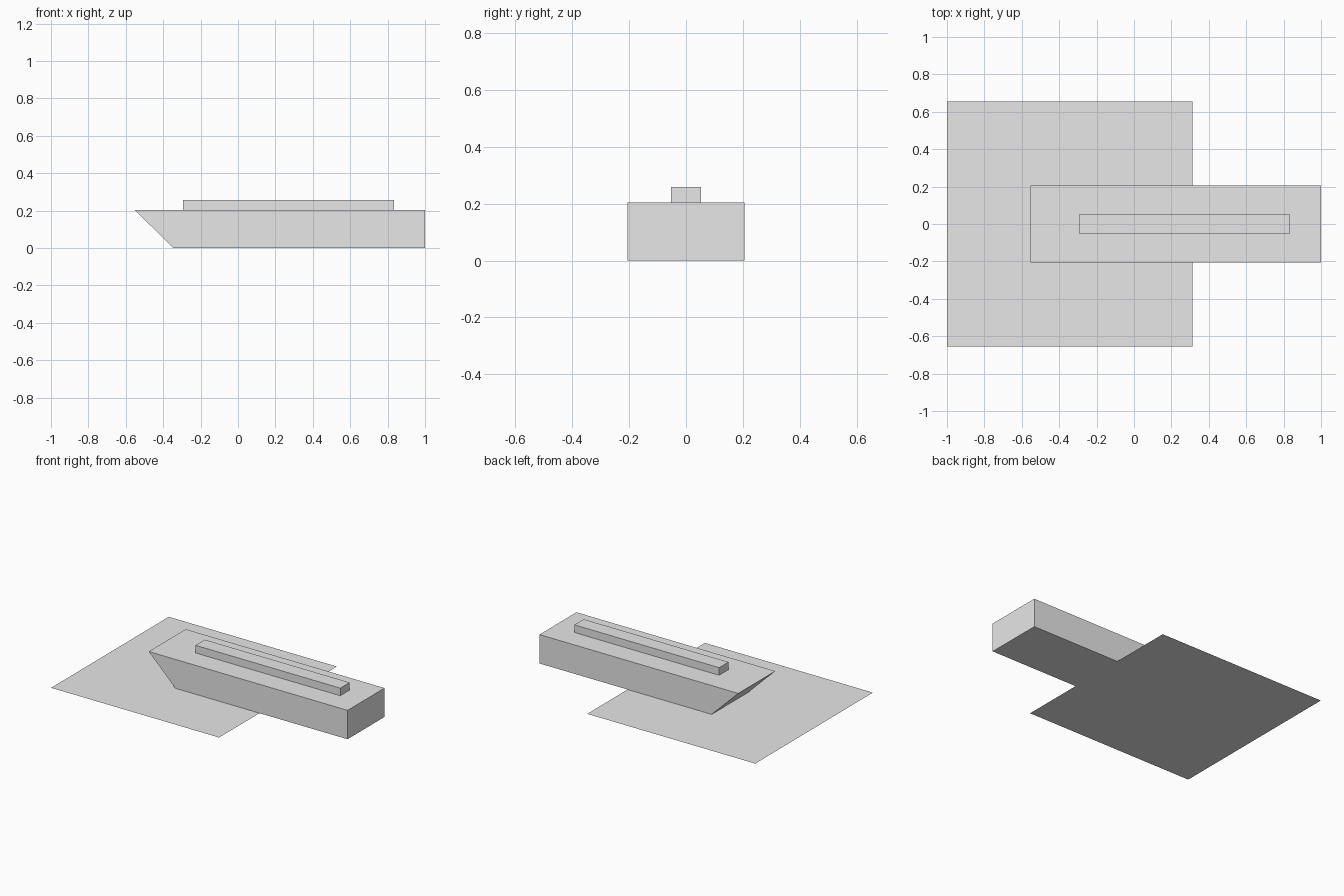
import bpy
import bmesh

cube = bpy.data.objects.get("Cube")
if cube:
    bpy.data.objects.remove(cube, do_unlink=True)

# Single plain grey
grey = bpy.data.materials.new("light_grey")
grey.use_nodes = True
colour = (0.8, 0.8, 0.8, 1.0)
grey.diffuse_color = colour
grey.node_tree.nodes["Principled BSDF"].inputs["Base Color"].default_value = colour


def add_object(name, bm):
    """Turn a bmesh into a grey, flat shaded object."""
    mesh = bpy.data.meshes.new(name)
    bm.to_mesh(mesh)
    bm.free()
    mesh.materials.append(grey)
    obj = bpy.data.objects.new(name, mesh)
    bpy.context.scene.collection.objects.link(obj)
    return obj


def add_prism(name, profile, half_width):
    """Extrude a side profile of (x, z) points across y."""
    bm = bmesh.new()
    side = bm.faces.new([bm.verts.new((x, -half_width, z)) for x, z in profile])
    extruded = bmesh.ops.extrude_face_region(bm, geom=[side], use_keep_orig=True)
    moved = [v for v in extruded["geom"] if isinstance(v, bmesh.types.BMVert)]
    bmesh.ops.translate(bm, verts=moved, vec=(0, 2 * half_width, 0))
    bmesh.ops.recalc_face_normals(bm, faces=bm.faces)
    return add_object(name, bm)


DECK = 0.204
ROOF = 0.258

# Hull with raked bow
add_prism("hull", [(-0.345, 0), (1, 0), (1, DECK), (-0.553, DECK)], 0.206)

# Long low cabin on the deck
add_prism("cabin", [(-0.295, DECK), (0.835, DECK), (0.835, ROOF), (-0.295, ROOF)], 0.052)

# Square sheet of water under the bow
bm = bmesh.new()
bmesh.ops.create_grid(bm, x_segments=1, y_segments=1, size=0.656)
bmesh.ops.translate(bm, verts=bm.verts, vec=(-0.344, 0, 0))
add_object("water_sheet", bm)
